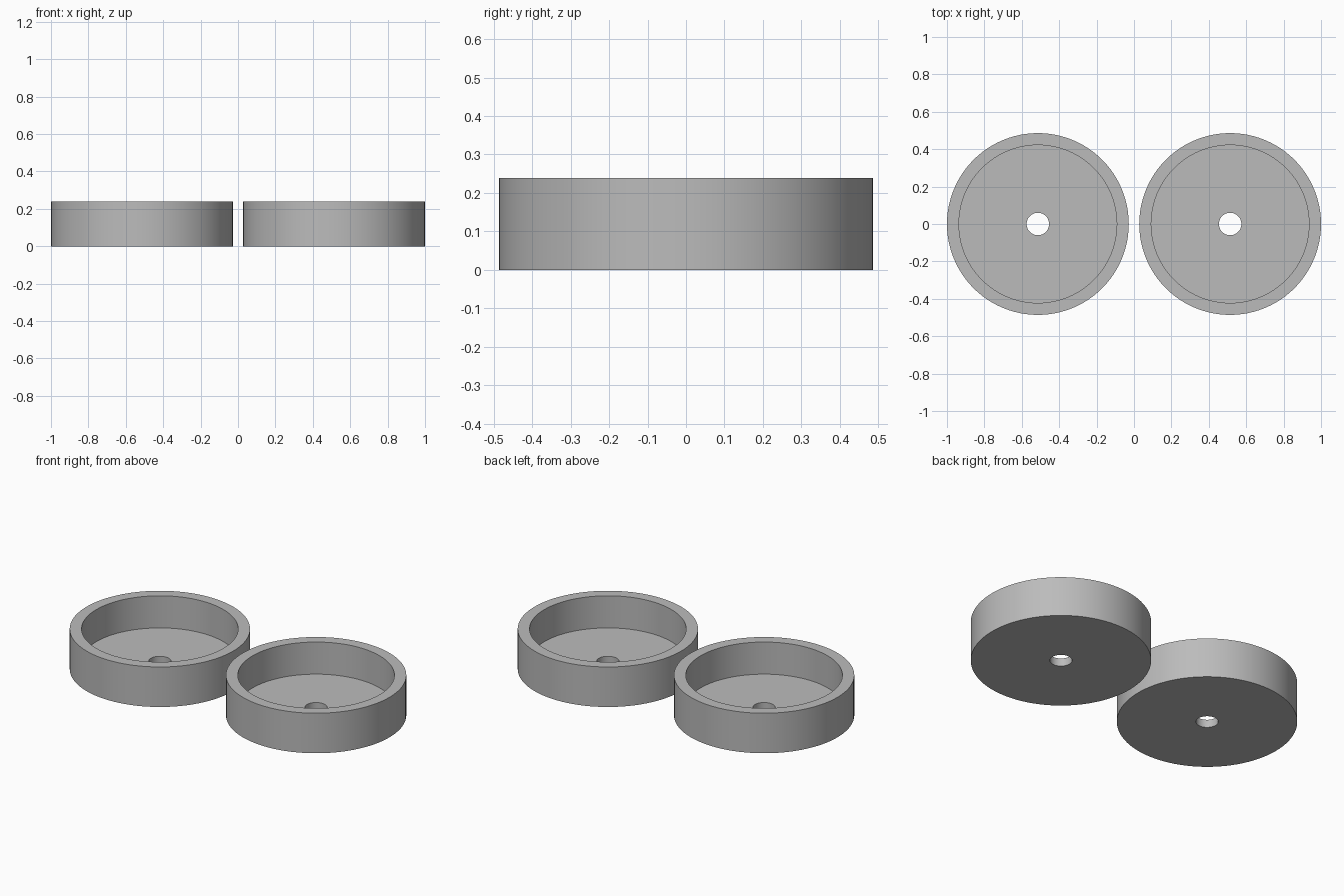
import bpy
import math

SEGMENTS = 96
RADIUS, HEIGHT = 0.486, 0.238
CAVITY, FLOOR, HOLE = 0.422, 0.047, 0.06

cube = bpy.data.objects.get("Cube")
if cube:
    bpy.data.objects.remove(cube, do_unlink=True)

# Plain grey finish
grey = bpy.data.materials.new("plain_grey")
grey.use_nodes = True
colour = (0.5, 0.5, 0.5, 1)
grey.diffuse_color = colour
grey.node_tree.nodes["Principled BSDF"].inputs["Base Color"].default_value = colour


def lathe(name, profile, x):
    """Turn a closed (radius, height) profile around the vertical axis."""
    count = len(profile)
    verts, faces = [], []
    for s in range(SEGMENTS):
        a = math.tau * s / SEGMENTS
        verts += [(r * math.cos(a), r * math.sin(a), z) for r, z in profile]
        here, after = s * count, (s + 1) % SEGMENTS * count
        for i in range(count):
            j = (i + 1) % count
            faces.append((here + i, after + i, after + j, here + j))
    mesh = bpy.data.meshes.new(name)
    mesh.from_pydata(verts, [], faces)
    mesh.materials.append(grey)
    obj = bpy.data.objects.new(name, mesh)
    obj.location.x = x
    bpy.context.collection.objects.link(obj)
    bpy.ops.object.select_all(action="DESELECT")
    obj.select_set(True)
    bpy.context.view_layer.objects.active = obj
    bpy.ops.object.shade_smooth_by_angle(angle=math.radians(30))
    return obj


# Open cup: outer wall, rim, cavity wall, floor and central drain hole
cup_profile = [(HOLE, 0), (RADIUS, 0), (RADIUS, HEIGHT),
               (CAVITY, HEIGHT), (CAVITY, FLOOR), (HOLE, FLOOR)]

for side, sign in (("left", 1), ("right", -1)):
    lathe(side + "_cup", cup_profile, sign * (1 - RADIUS))
